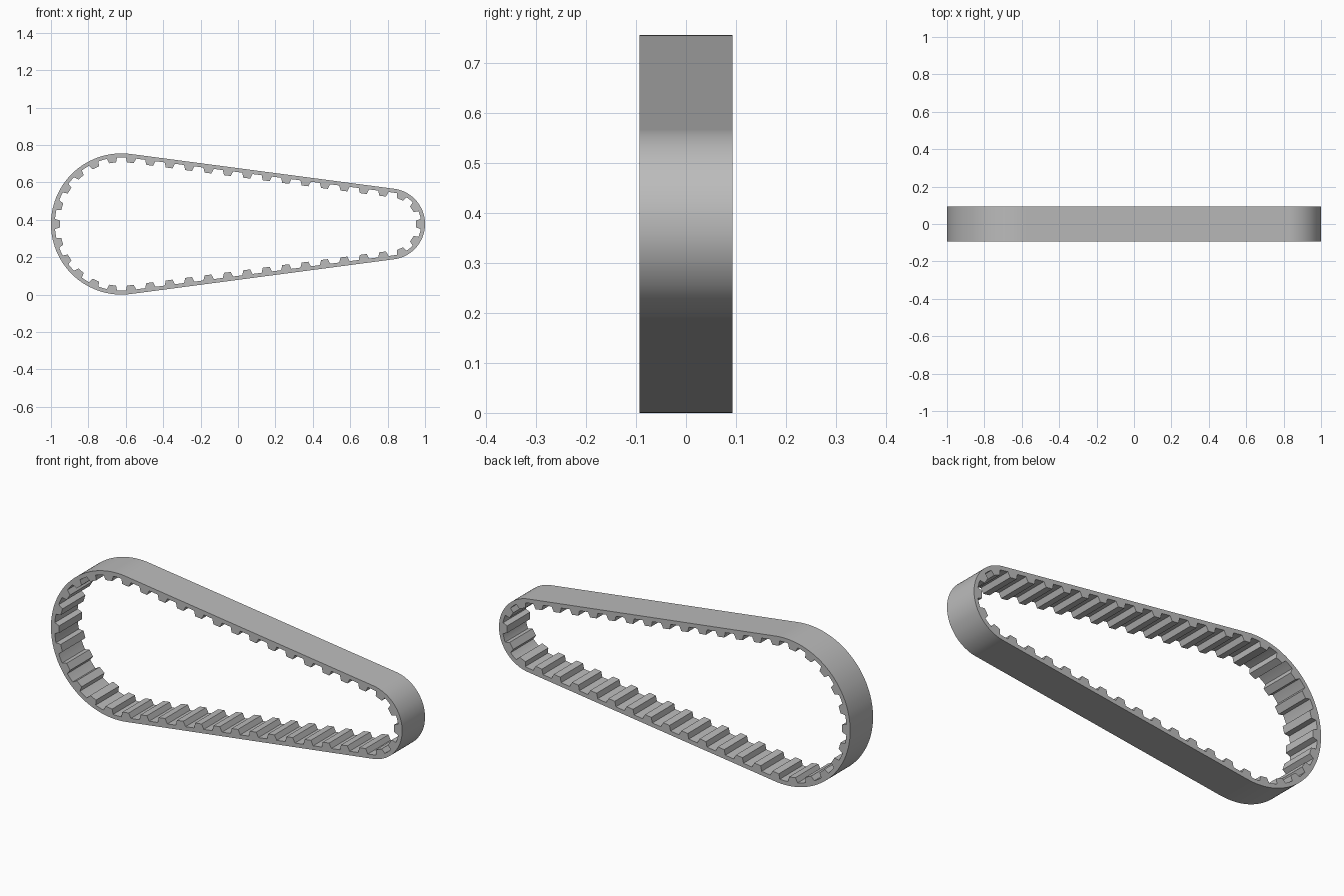
import bpy, bmesh
from math import pi, sin, cos, asin
from mathutils import Vector

if "Cube" in bpy.data.objects:
    bpy.data.objects.remove(bpy.data.objects["Cube"])

# Belt dimensions
BIG, SMALL, HALF_WIDTH = 0.3775, 0.19, 0.093
TEETH, BACK, TOOTH, BASE, TIP = 44, 0.021, 0.026, 0.0555, 0.0365
MID = BACK / 2

# Pitch line: two arcs joined by straight tangents
big_x, small_x = BIG - 1, 1 - SMALL
span = small_x - big_x
tilt = asin((BIG - SMALL) / span)
R, r = BIG - MID, SMALL - MID
wrap = pi / 2 + tilt
arc, line = R * wrap, span * cos(tilt)
half = arc + line + r * (pi - wrap)
pitch = 2 * half / TEETH


def along(s):
    """Point, outward normal and curvature at distance s from the left end."""
    s = (s + half) % (2 * half) - half
    side, d = (-1 if s < 0 else 1), abs(s)
    if d < arc:
        angle, x, rad, slide, bend = d / R, big_x, R, 0, 1 / R
    elif d < arc + line:
        angle, x, rad, slide, bend = wrap, big_x, R, d - arc, 0
    else:
        angle, x, rad, slide, bend = wrap + (d - arc - line) / r, small_x, r, 0, 1 / r
    n = Vector((-cos(angle), sin(angle)))
    p = Vector((x, 0)) + n * rad + Vector((n.y, -n.x)) * slide
    n.y *= side
    p.y *= side
    return p, n, bend


# Paired outer and inner outline points, one tooth and one gap at a time
outer, inner = [], []


def station(s, inside=None):
    p, n, _ = along(s)
    outer.append(p + n * MID)
    inner.append(p - n * MID if inside is None else inside)


def root_reach(s):
    return BASE / 2 / (1 - along(s)[2] * MID)


GAP_STEPS = 6
for i in range(TEETH):
    s = i * pitch
    p, n, _ = along(s)
    t = Vector((n.y, -n.x))
    reach = root_reach(s)
    station(s - reach)
    for u in (-TIP / 2, 0, TIP / 2):
        station(s + u, p + t * u - n * (MID + TOOTH))
    station(s + reach)
    start, end = s + reach, s + pitch - root_reach(s + pitch)
    for j in range(1, GAP_STEPS):
        station(start + (end - start) * j / GAP_STEPS)

# Extrude the toothed outline across the belt width
bm = bmesh.new()


def loop(points, y):
    return [bm.verts.new((q.x, y, q.y + BIG)) for q in points]


rings = [loop(outer, -HALF_WIDTH), loop(outer, HALF_WIDTH),
         loop(inner, HALF_WIDTH), loop(inner, -HALF_WIDTH)]
count = len(outer)
for a, b in zip(rings, rings[1:] + rings[:1]):
    for i in range(count):
        j = (i + 1) % count
        bm.faces.new((a[i], a[j], b[j], b[i]))
bmesh.ops.recalc_face_normals(bm, faces=bm.faces)
mesh = bpy.data.meshes.new("toothed_belt")
bm.to_mesh(mesh)
bm.free()

# Grey rubber
grey = bpy.data.materials.new("grey_rubber")
grey.use_nodes = True
colour = (0.5, 0.5, 0.5, 1)
grey.diffuse_color = colour
grey.node_tree.nodes["Principled BSDF"].inputs["Base Color"].default_value = colour
mesh.materials.append(grey)

belt = bpy.data.objects.new("toothed_belt", mesh)
bpy.context.collection.objects.link(belt)
bpy.context.view_layer.objects.active = belt
belt.select_set(True)
bpy.ops.object.shade_smooth_by_angle(angle=pi / 9)
